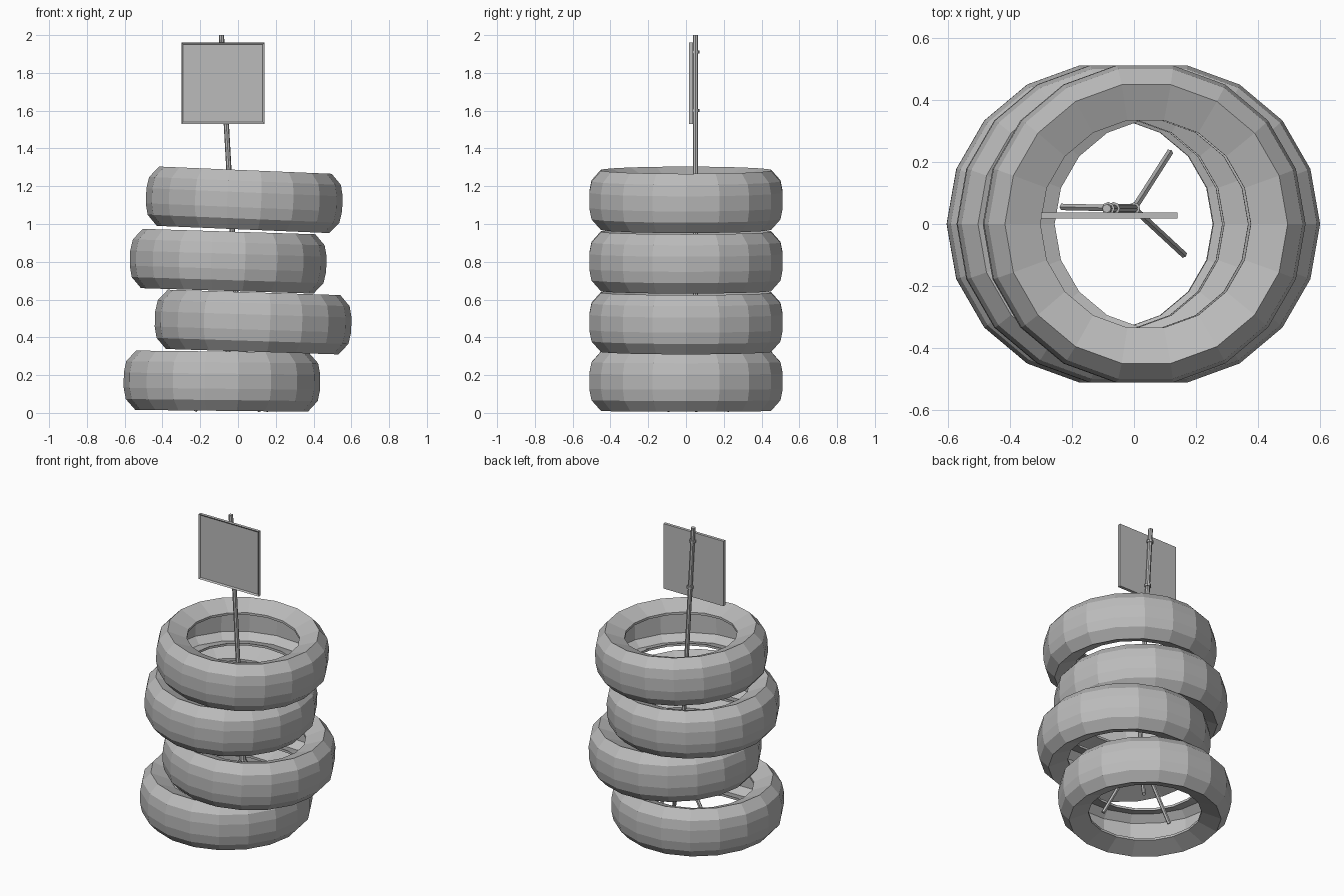
import bpy, bmesh, math
from mathutils import Vector, Matrix

if "Cube" in bpy.data.objects:
    bpy.data.objects.remove(bpy.data.objects["Cube"])

grey = bpy.data.materials.new("plain grey")
grey.use_nodes = True
COLOUR = (0.5, 0.5, 0.5, 1)
grey.diffuse_color = COLOUR
grey.node_tree.nodes["Principled BSDF"].inputs["Base Color"].default_value = COLOUR


def finish(name, bm):
    bmesh.ops.recalc_face_normals(bm, faces=bm.faces)
    mesh = bpy.data.meshes.new(name)
    bm.to_mesh(mesh)
    bm.free()
    mesh.materials.append(grey)
    obj = bpy.data.objects.new(name, mesh)
    bpy.context.collection.objects.link(obj)
    return obj


def rod(name, start, end, radius, sides=8):
    start, end = Vector(start), Vector(end)
    axis = end - start
    turn = axis.to_track_quat('Z', 'Y').to_matrix().to_4x4()
    bm = bmesh.new()
    bmesh.ops.create_cone(bm, cap_ends=True, segments=sides, radius1=radius,
                          radius2=radius, depth=axis.length,
                          matrix=Matrix.Translation((start + end) / 2) @ turn)
    return finish(name, bm)


# Upper half of the hollow tyre section: tread, shoulder, sidewall, lip, inside
HALF = [(0.52, 0.04), (0.508, 0.10), (0.457, 0.157), (0.34, 0.11),
        (0.34, 0.095), (0.445, 0.13), (0.49, 0.09)]
SECTION = HALF + [(r, -z) for r, z in reversed(HALF)]
SIDES = 18


def tyre(name, x, z, tilt):
    bm = bmesh.new()
    rings = []
    for i in range(SIDES):
        a = math.tau * i / SIDES
        rings.append([bm.verts.new((r * math.cos(a), r * math.sin(a), h))
                      for r, h in SECTION])
    n = len(SECTION)
    for i in range(SIDES):
        a, b = rings[i], rings[(i + 1) % SIDES]
        for j in range(n):
            k = (j + 1) % n
            bm.faces.new((a[j], b[j], b[k], a[k]))
    obj = finish(name, bm)
    obj.location = (x, 0, z)
    obj.rotation_euler.y = math.radians(tilt)


# Leaning stack of tyres
tyre("bottom_tyre", -0.085, 0.168, 0.6)
tyre("lower_middle_tyre", 0.08, 0.481, 1.8)
tyre("upper_middle_tyre", -0.052, 0.803, 1.8)
tyre("top_tyre", 0.033, 1.128, 2.4)

# Leaning pole on a tripod
HUB = Vector((0.0, 0.05, 0.42))
TOP = Vector((-0.088, 0.05, 2.0))
rod("pole", HUB, TOP, 0.014)
feet = {"back_leg": (0.115, 0.23, 0.01), "front_leg": (0.16, -0.098, 0.01),
        "right_leg": (-0.23, 0.055, 0.01)}
for leg, foot in feet.items():
    rod(leg, HUB, foot, 0.012, 6)
rod("hub", HUB - Vector((0, 0, 0.02)), HUB + Vector((0, 0, 0.03)), 0.02)

# Clamps holding the board
for name, z in (("lower_clamp", 1.6), ("upper_clamp", 1.91)):
    point = HUB.lerp(TOP, (z - HUB.z) / (TOP.z - HUB.z))
    rod(name, point - Vector((0, 0, 0.008)), point + Vector((0, 0, 0.008)), 0.021)

# Square board with a raised rim on its front
bm = bmesh.new()
bmesh.ops.create_cube(bm, size=1, matrix=Matrix.Translation((-0.08, 0.027, 1.745))
                      @ Matrix.Diagonal((0.44, 0.02, 0.43, 1)))
front = min(bm.faces, key=lambda f: f.calc_center_median().y)
bmesh.ops.inset_region(bm, faces=[front], thickness=0.013)
bmesh.ops.translate(bm, verts=front.verts, vec=(0, 0.008, 0))
finish("board", bm)
